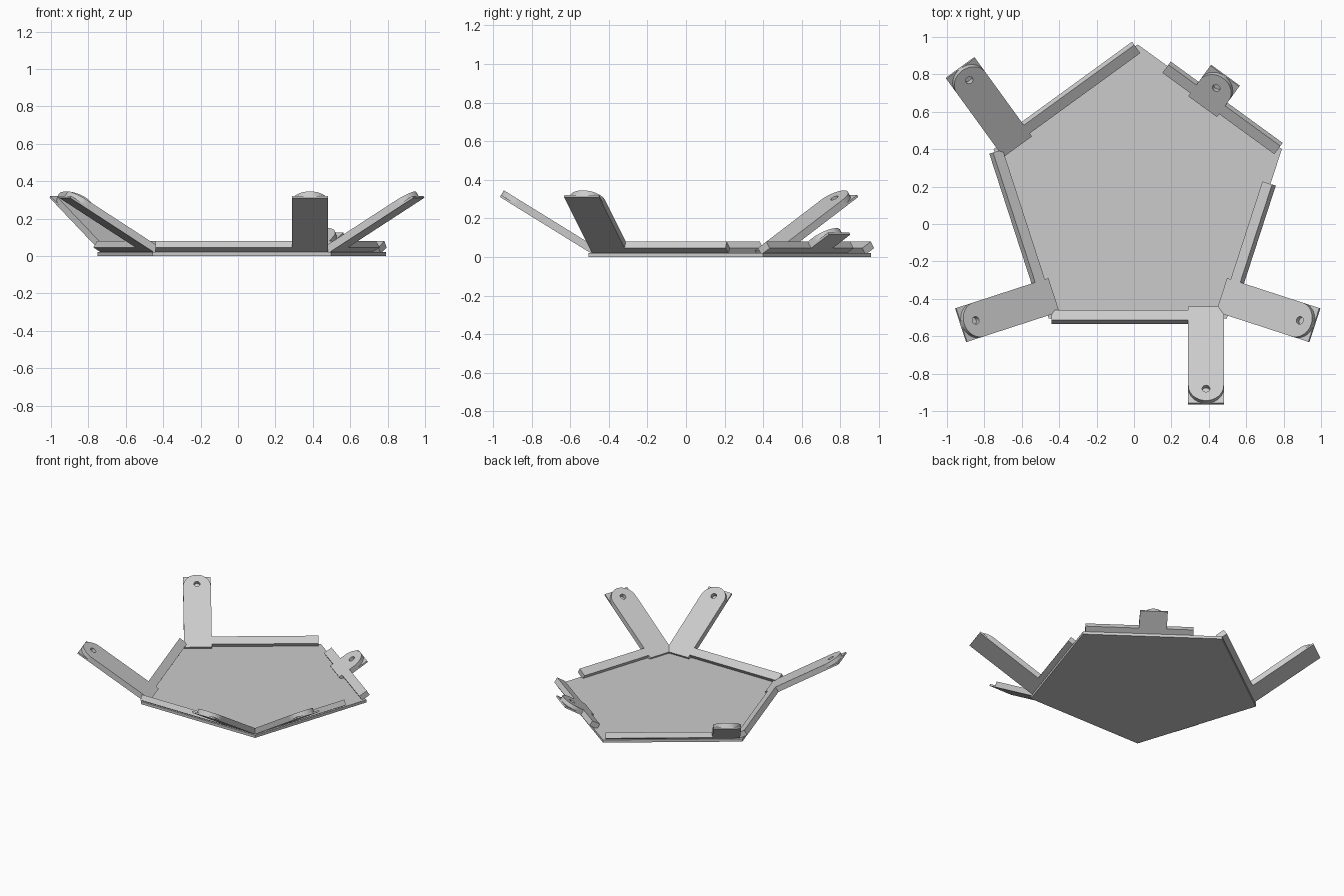
import bpy, bmesh, math
from mathutils import Matrix, Vector

if "Cube" in bpy.data.objects:
    bpy.data.objects.remove(bpy.data.objects["Cube"], do_unlink=True)

CENTRE = Vector((0.02, 0.15, 0))
RADIUS = 0.81          # base plate corner radius
PLATE = 0.02           # base plate thickness
SLAB = 0.04            # flange and arm thickness
HALF = 0.095           # half the arm width
TILT = math.atan(0.618)
FOLD = 0.611           # distance from centre to where the tilted planes start

grey = bpy.data.materials.new("light_grey")
grey.use_nodes = True
COLOUR = (0.6, 0.6, 0.6, 1)
grey.diffuse_color = COLOUR
grey.node_tree.nodes["Principled BSDF"].inputs["Base Color"].default_value = COLOUR


def circle(cx, cy, r, start, end, n):
    angles = [start + (end - start) * i / n for i in range(n + 1)]
    return [(cx + r * math.cos(a), cy + r * math.sin(a)) for a in angles]


def add_prism(bm, loops, z0, z1):
    """Extrude a flat outline, with optional holes, from z0 to z1."""
    edges = []
    for loop in loops:
        vs = [bm.verts.new((x, y, z0)) for x, y in loop]
        edges += [bm.edges.new((vs[i - 1], vs[i])) for i in range(len(vs))]
    fill = bmesh.ops.triangle_fill(bm, use_beauty=True, use_dissolve=False, edges=edges)
    faces = [f for f in fill["geom"] if isinstance(f, bmesh.types.BMFace)]
    out = bmesh.ops.extrude_face_region(bm, geom=faces, use_keep_orig=True)
    top = [v for v in out["geom"] if isinstance(v, bmesh.types.BMVert)]
    bmesh.ops.translate(bm, verts=top, vec=(0, 0, z1 - z0))


def finish(name, bm, matrix):
    bmesh.ops.recalc_face_normals(bm, faces=bm.faces)
    mesh = bpy.data.meshes.new(name)
    bm.to_mesh(mesh)
    bm.free()
    mesh.transform(matrix)
    mesh.materials.append(grey)
    obj = bpy.data.objects.new(name, mesh)
    bpy.context.collection.objects.link(obj)


def rectangle(x0, x1, y0, y1):
    return [(x0, y0), (x1, y0), (x1, y1), (x0, y1)]


def side_frame(degrees):
    """Local x runs along the side, y up the slope, z out of the inner face."""
    return (Matrix.Translation(CENTRE)
            @ Matrix.Rotation(math.radians(degrees - 90), 4, 'Z')
            @ Matrix.Translation((0, FOLD, 0))
            @ Matrix.Rotation(TILT, 4, 'X'))


def flange(name, frame):
    bm = bmesh.new()
    add_prism(bm, [rectangle(-0.28, 0.46, 0.0235, 0.087)], 0, SLAB)
    finish(name, bm, frame)


def arm(name, frame, x, length):
    bm = bmesh.new()
    ledge = 0.012
    # square-ended lower layer
    add_prism(bm, [rectangle(x - HALF, x + HALF, 0, length)], 0, ledge)
    # round-ended upper layer with a blind screw hole
    outline = [(x - HALF, 0), (x + HALF, 0)]
    outline += circle(x, length - HALF, HALF, 0, math.pi, 24)
    hole = circle(x, length - 0.075, 0.021, 0, math.tau, 16)[:-1]
    add_prism(bm, [outline, hole], ledge, SLAB)
    finish(name, bm, frame)


# Pentagonal base plate
bm = bmesh.new()
corners = circle(0, 0, RADIUS, math.radians(90), math.radians(450), 5)[:-1]
add_prism(bm, [corners], 0, PLATE)
finish("base_plate", bm, Matrix.Translation(CENTRE))

# One flange and one arm on each side: direction, arm offset, arm length
LONG, SHORT = 0.592, 0.22
sides = {
    "front": (270, -0.365, LONG),
    "front_left": (342, 0.365, LONG),
    "back_left": (54, 0, SHORT),
    "back_right": (126, -0.365, LONG),
    "front_right": (198, -0.365, LONG),
}
for side, (degrees, offset, length) in sides.items():
    frame = side_frame(degrees)
    flange(side + "_flange", frame)
    arm(side + "_arm", frame, offset, length)
